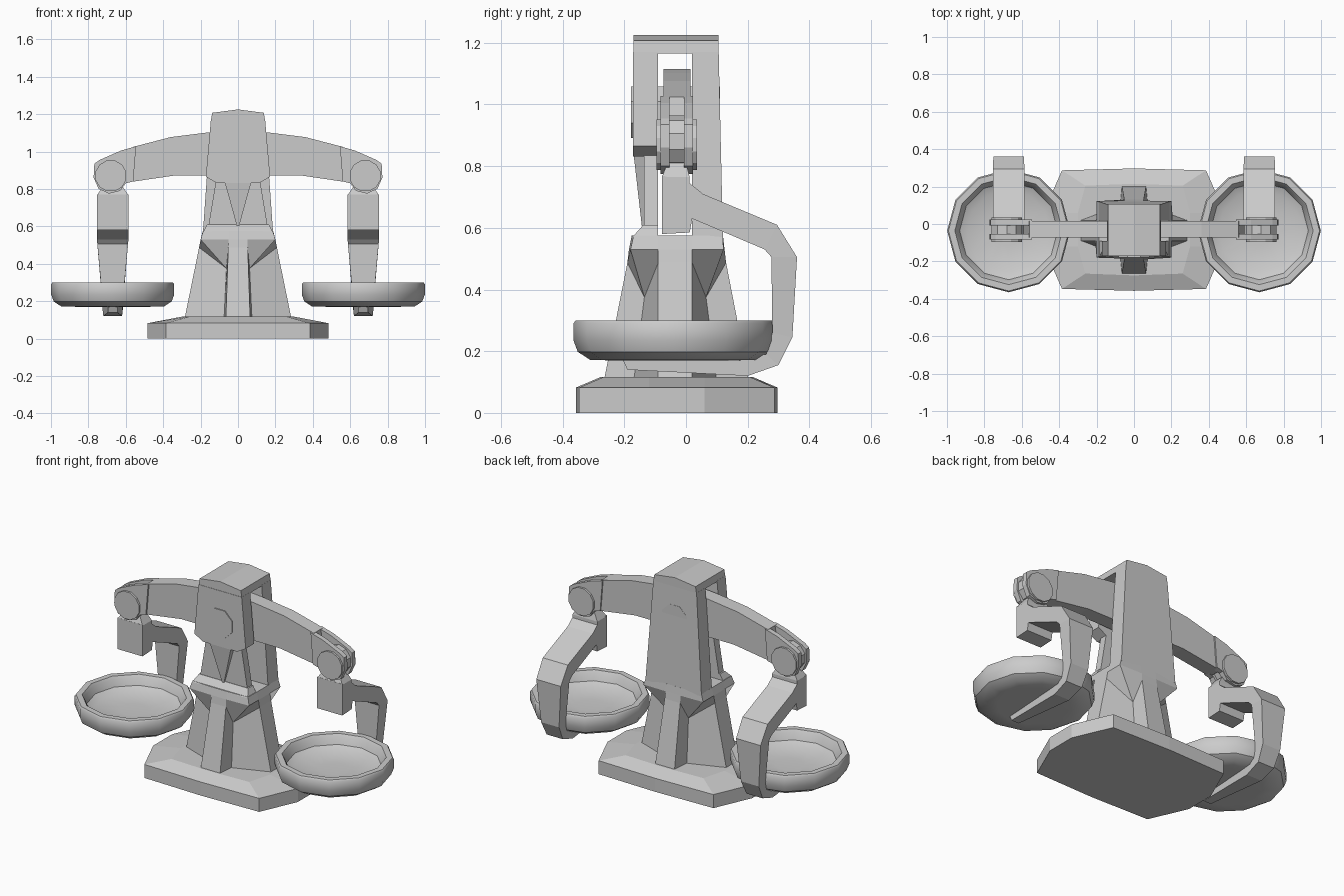
import bpy, bmesh, math

if "Cube" in bpy.data.objects:
    bpy.data.objects.remove(bpy.data.objects["Cube"])


def loft(name, rings, smooth=None, mirror=False):
    """Skin equal-length rings of 3D points and cap both ends."""
    bm = bmesh.new()
    vs = [[bm.verts.new(p) for p in r] for r in rings]
    n = len(rings[0])
    for a, b in zip(vs, vs[1:]):
        for i in range(n):
            j = (i + 1) % n
            bm.faces.new((a[i], a[j], b[j], b[i]))
    bm.faces.new(vs[0])
    bm.faces.new(vs[-1])
    bmesh.ops.recalc_face_normals(bm, faces=bm.faces)
    me = bpy.data.meshes.new(name)
    bm.to_mesh(me)
    bm.free()
    ob = bpy.data.objects.new(name, me)
    bpy.context.collection.objects.link(ob)
    if mirror:
        ob.modifiers.new("mirror", 'MIRROR')
    if smooth:
        bpy.ops.object.select_all(action='DESELECT')
        ob.select_set(True)
        bpy.context.view_layer.objects.active = ob
        bpy.ops.object.shade_smooth_by_angle(angle=math.radians(smooth))
    return ob


def prism(name, pts, y0, y1, **kw):
    """Front outline (x, z) extruded along y."""
    return loft(name, [[(x, y, z) for x, z in pts] for y in (y0, y1)], **kw)


def both(pts):
    """Complete a right-half outline with its mirrored left half."""
    return pts + [(-x, z) for x, z in reversed(pts) if x > 0]


def disc(cx, cz, r, n, turn=0.5):
    return [(cx + r * math.cos(2 * math.pi * (i + turn) / n),
             cz + r * math.sin(2 * math.pi * (i + turn) / n)) for i in range(n)]


def rect(hx, y0, y1, z):
    return [(-hx, y0, z), (hx, y0, z), (hx, y1, z), (-hx, y1, z)]


# Base plate: octagon with a shallow sloping top
def base_ring(hx, fx, front, back, z):
    half = [(0, front - 0.01), (fx, front), (hx, -0.12), (hx, 0.06), (fx, back), (0, back + 0.01)]
    return [(x, y, z) for x, y in half] + [(-x, y, z) for x, y in half[-2:0:-1]]


loft("base_plate", [base_ring(.485, .385, -.347, .287, 0),
                    base_ring(.485, .385, -.347, .287, .082),
                    base_ring(.30, .26, -.265, .205, .117)])


# Pedestal: cross-shaped foot growing into a box, cut away at the corners
def cross_ring(rx, side, front, back, ix, iyf, iyb, z, iz):
    half = [(rx, front, z), (ix, iyf, iz), (side, -.09, z),
            (side, .02, z), (ix, iyb, iz), (rx, back, z)]
    return half + [(-x, y, h) for x, y, h in reversed(half)]


loft("pedestal", [cross_ring(.065, .287, -.267, .205, .075, -.17, .10, .10, .10),
                  cross_ring(.052, .208, -.19, .13, .062, -.135, .065, .487, .375),
                  cross_ring(.05, .20, -.185, .125, .20, -.18, .122, .53, .53),
                  cross_ring(.05, .188, -.176, .12, .186, -.17, .118, .575, .575)])

# Sloped collar in front of the slot
prism_collar = [rect(.186, -.174, -.09, .57), rect(.165, -.138, -.09, .61)]
loft("front_collar", prism_collar)

# Tower: rear plate, lower front plate, front head and roof
loft("rear_plate", [rect(.188, .02, .12, .56), rect(.145, .02, .106, 1.17)])
loft("lower_front_plate", [rect(.16, -.136, -.09, .59), rect(.115, -.136, -.09, .86)])
prism("front_head", both([(.145, 1.17), (.172, .865), (.115, .832)]), -.172, -.09)
prism("tower_roof", both([(0, 1.225), (.138, 1.207), (.145, 1.165)])
      , -.17, .106)

# Pointed wedge under the head
loft("front_wedge", [[(-.072, -.17, .84), (.072, -.17, .84), (.072, -.13, .84), (-.072, -.13, .84)],
                     [(-.004, -.142, .595), (.004, -.142, .595), (.004, -.13, .595), (-.004, -.13, .595)]])

# Pivot pin through the tower
prism("pivot_pin", disc(0, .975, .09, 8), -.178, .11)

# Balance beam
prism("balance_beam", both([(0, 1.115), (.16, 1.102), (.36, 1.077), (.56, 1.025),
                            (.59, .835), (.33, .873), (.16, .873), (0, .865)]), -.073, .015)

# Beam end forks: two cheeks with rounded ends each side, joined by an inner web
cheek = [(.545, 1.028), (.626, 1.005), (.74, .955), (.768, .935), (.772, .86), (.745, .80),
         (.69, .775), (.63, .79), (.60, .83), (.56, .84)]
for nm, y0, y1 in (("front", -.083, -.053), ("rear", -.007, .023)):
    prism(nm + "_cheek", cheek, y0, y1, mirror=True)
for nm, y0, y1 in (("front", -.095, -.08), ("rear", .02, .035)):
    prism(nm + "_pivot_cap", disc(.68, .87, .085, 12), y0, y1, mirror=True)

# Hanger link between the cheeks
prism("hanger_link", disc(.68, .88, .085, 10) , -.055, -.005, mirror=True)

# Neck block below the link
cx = .67


def off_rect(hx, y0, y1, z):
    return [(x + cx, y, z) for x, y, z in rect(hx, y0, y1, z)]


loft("hanger_neck", [off_rect(.084, -.078, .012, .64), off_rect(.084, -.078, .012, .765),
                     off_rect(.055, -.06, .0, .81)], mirror=True)

# Hanger arm: (outer y, outer z, inner y, inner z, half width) along its path
arm = [(-.078, .77, -.078, .58, .084), (.012, .76, .012, .60, .084), (.055, .71, .02, .63, .084),
       (.295, .61, .255, .53, .084), (.36, .505, .277, .505, .082), (.345, .245, .28, .26, .06),
       (.30, .155, .26, .19, .054), (.20, .12, .19, .18, .05), (-.19, .14, -.205, .172, .025)]
arm[1] = (.012, .745, .012, .585, .084)
loft("hanger_arm", [[(cx - w, oy, oz), (cx + w, oy, oz), (cx + w, iy, iz), (cx - w, iy, iz)]
                    for oy, oz, iy, iz, w in arm], mirror=True)

# Shallow pans
pan_profile = [(.20, .17), (.275, .172), (.315, .198), (.329, .235), (.329, .29), (.322, .30),
               (.288, .30), (.278, .285), (.262, .245), (.22, .225), (.08, .218)]
loft("pan", [[(x, y - .036, z) for x, y in disc(cx, 0, r, 12, 0)] for r, z in pan_profile],
     smooth=35, mirror=True)
